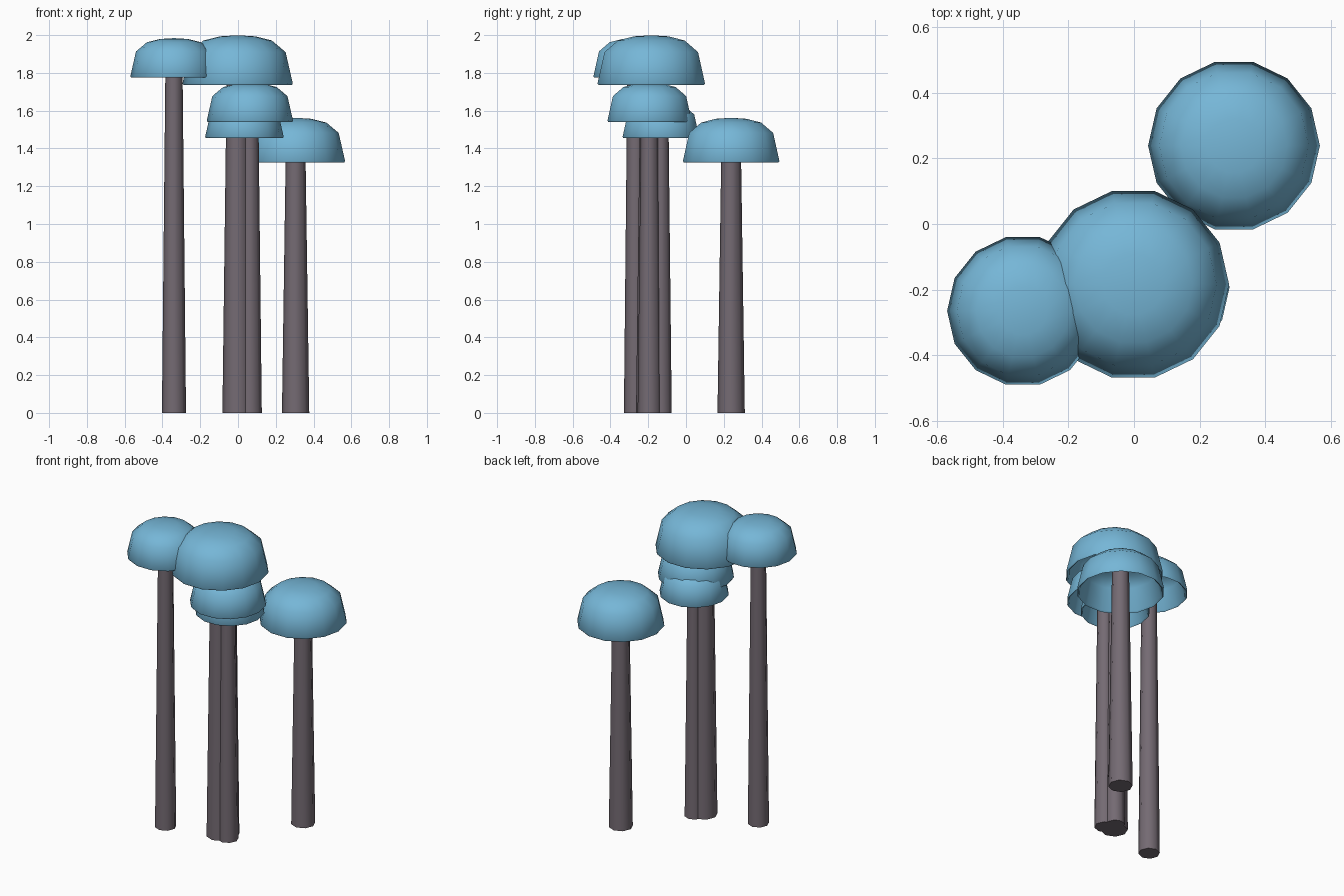
import bpy, bmesh, math

if "Cube" in bpy.data.objects:
    bpy.data.objects.remove(bpy.data.objects["Cube"])


def material(name, rgb):
    m = bpy.data.materials.new(name)
    m.diffuse_color = (*rgb, 1.0)
    m.use_nodes = True
    m.node_tree.nodes["Principled BSDF"].inputs["Base Color"].default_value = m.diffuse_color
    return m


BLUE = material("cap blue", (0.18, 0.47, 0.68))
GREY = material("stem grey", (0.175, 0.145, 0.17))

# Cap profile in units of cap radius: outer wall from the crown down,
# a small lip, then the hollow underside back up to the axis
CAP = [(0, 0.905), (0.32, 0.885), (0.62, 0.81), (0.87, 0.60), (1.0, 0.03),
       (0.98, 0.0), (0.94, 0.03), (0.82, 0.56), (0.58, 0.75), (0, 0.83)]


def lathe(name, profile, sides, loc, mat, angle):
    """Revolve an (r, z) profile around z, collapsing points on the axis."""
    bm = bmesh.new()
    rings = []
    for r, z in profile:
        if r == 0:
            rings.append([bm.verts.new((0, 0, z))] * sides)
        else:
            rings.append([bm.verts.new((r * math.cos(2 * math.pi * i / sides),
                                        r * math.sin(2 * math.pi * i / sides), z))
                          for i in range(sides)])
    for a, b in zip(rings, rings[1:]):
        for i in range(sides):
            j = (i + 1) % sides
            loop = list(dict.fromkeys((a[i], b[i], b[j], a[j])))
            bm.faces.new(loop)
    bmesh.ops.recalc_face_normals(bm, faces=bm.faces)
    mesh = bpy.data.meshes.new(name)
    bm.to_mesh(mesh)
    bm.free()
    mesh.materials.append(mat)
    ob = bpy.data.objects.new(name, mesh)
    ob.location = loc
    bpy.context.collection.objects.link(ob)
    bpy.ops.object.select_all(action='DESELECT')
    ob.select_set(True)
    bpy.context.view_layer.objects.active = ob
    bpy.ops.object.shade_smooth_by_angle(angle=math.radians(angle))
    return ob


# Mushrooms: name, x, y, cap radius, cap base height
MUSHROOMS = [
    ("left", -0.339, -0.265, 0.231, 1.775),
    ("tall", -0.002, -0.184, 0.292, 1.735),
    ("middle", 0.063, -0.193, 0.2285, 1.54),
    ("low", 0.034, -0.133, 0.208, 1.455),
    ("right", 0.305, 0.239, 0.262, 1.325),
]

for name, x, y, r, z in MUSHROOMS:
    cap = [(p * r, q * r) for p, q in CAP]
    lathe(name + "_cap", cap, 14, (x, y, z), BLUE, 50)
    # Tapered stem running up into the hollow of the cap
    top = z + 0.85 * r
    stem = [(0, 0), (0.276 * r, 0), (0.19 * r, top), (0, top)]
    lathe(name + "_stem", stem, 8, (x, y, 0), GREY, 50)
